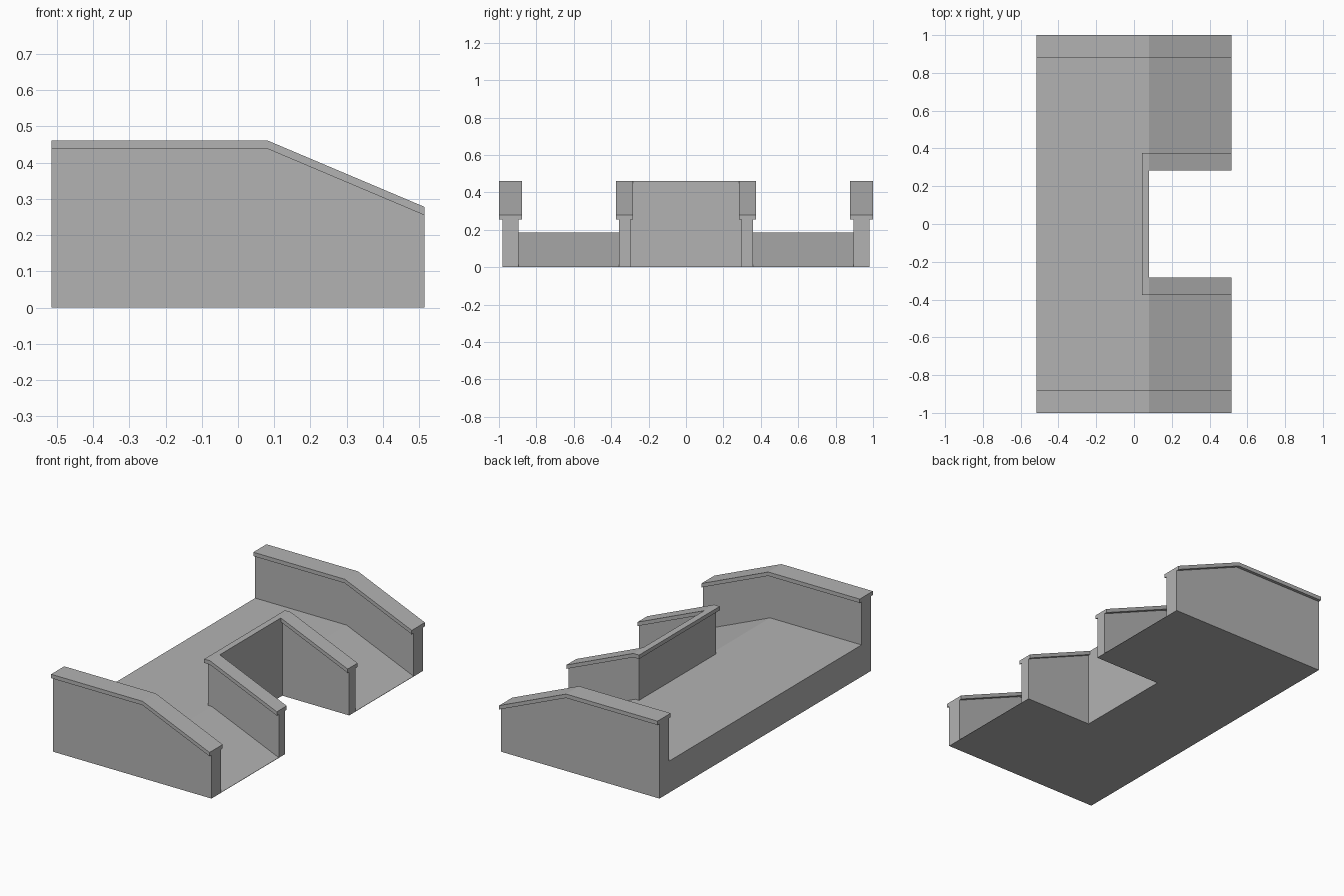
import bpy
import bmesh

if "Cube" in bpy.data.objects:
    bpy.data.objects.remove(bpy.data.objects["Cube"])

X0, BEND, X1 = -0.515, 0.08, 0.515   # back end, start of slope, low end
DROP = 0.184                         # height lost along the slope

# Dark grey concrete
concrete = bpy.data.materials.new("concrete")
concrete.diffuse_color = (0.45, 0.45, 0.45, 1)
concrete.use_nodes = True
concrete.node_tree.nodes["Principled BSDF"].inputs["Base Color"].default_value = concrete.diffuse_color


def prism(name, profile, y0, y1):
    """Extrude an (x, z) profile from y0 to y1."""
    bm = bmesh.new()
    face = bm.faces.new([bm.verts.new((x, y0, z)) for x, z in profile])
    new = bmesh.ops.extrude_face_region(bm, geom=[face])["geom"]
    verts = [v for v in new if isinstance(v, bmesh.types.BMVert)]
    bmesh.ops.translate(bm, verts=verts, vec=(0, y1 - y0, 0))
    bmesh.ops.recalc_face_normals(bm, faces=bm.faces)
    mesh = bpy.data.meshes.new(name)
    bm.to_mesh(mesh)
    bm.free()
    mesh.materials.append(concrete)
    obj = bpy.data.objects.new(name, mesh)
    bpy.context.collection.objects.link(obj)
    return obj


def solid(x0, top):
    """Profile standing on the ground, with a flat then sloping top."""
    return [(x0, 0), (X1, 0), (X1, top - DROP), (BEND, top), (x0, top)]


def coping(x0, low=0.439, high=0.462):
    """Thin bent strip following the wall top."""
    return [(x0, low), (BEND, low), (X1, low - DROP),
            (X1, high - DROP), (BEND, high), (x0, high)]


def box(x0, x1, z0, z1):
    return [(x0, z0), (x1, z0), (x1, z1), (x0, z1)]


def pair(name, profile, y0, y1):
    prism(name + "_right", profile, y0, y1)
    prism(name + "_left", profile, -y1, -y0)


# Floor: two ramps joined by a level landing behind the notch
pair("ramp_floor", solid(X0, 0.186), 0.355, 0.895)
prism("landing_floor", box(X0, 0.055, 0, 0.186), -0.355, 0.355)

# Outer walls with overhanging coping
pair("outer_wall", solid(X0, 0.439), 0.895, 0.982)
pair("outer_coping", coping(X0), 0.878, 1.0)

# Inner walls around the notch
pair("inner_wall", solid(0.055, 0.439), 0.297, 0.357)
pair("inner_coping", coping(0.043), 0.283, 0.375)

# Back wall of the notch, flush with its coping on the notch side
prism("notch_wall", box(0.055, BEND, 0, 0.439), -0.297, 0.297)
prism("notch_coping", box(0.043, BEND, 0.439, 0.462), -0.283, 0.283)
